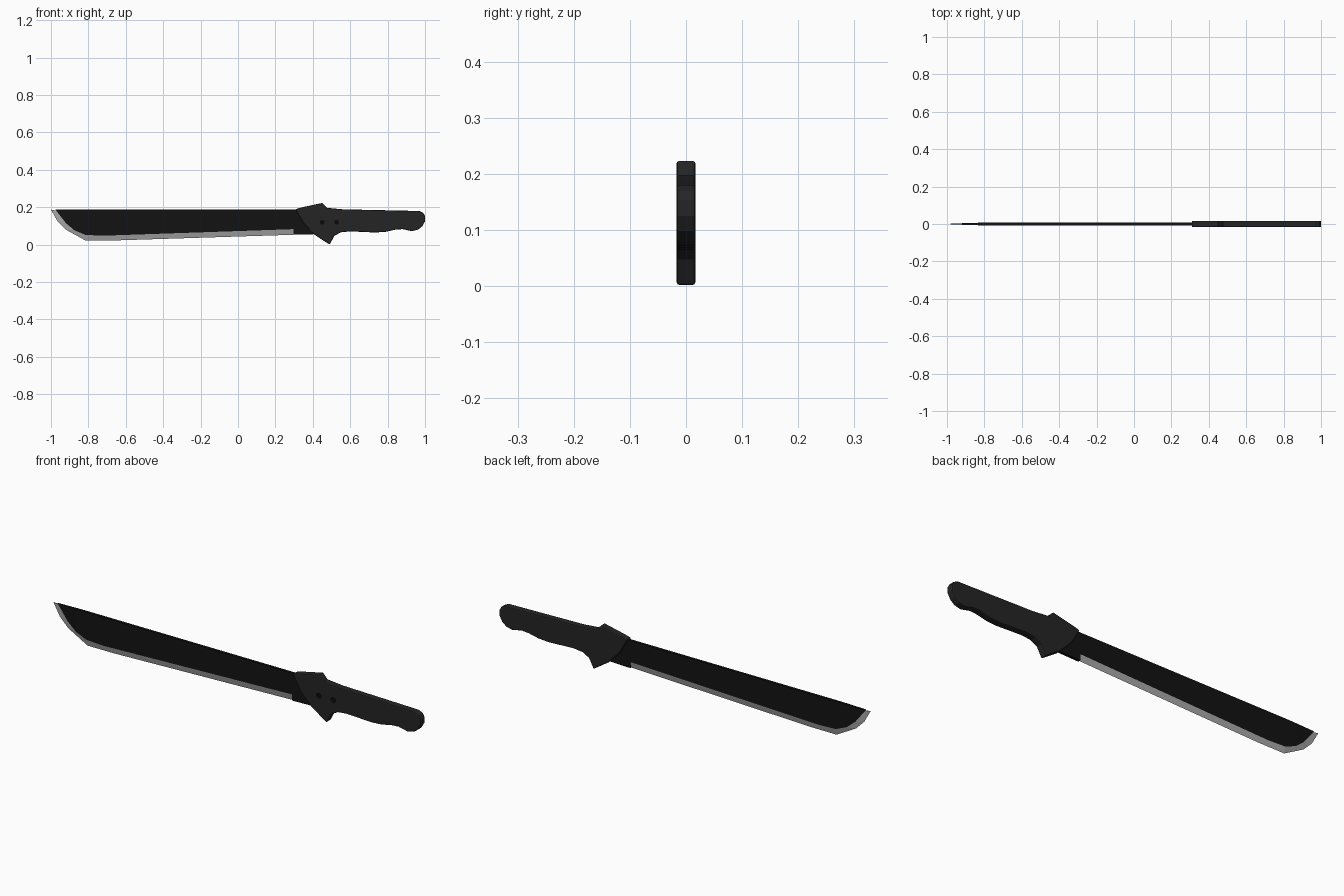
import bpy, bmesh, math

if "Cube" in bpy.data.objects:
    bpy.data.objects.remove(bpy.data.objects["Cube"])


def material(name, v):
    m = bpy.data.materials.new(name)
    m.diffuse_color = (v, v, v, 1)
    m.use_nodes = True
    m.node_tree.nodes["Principled BSDF"].inputs["Base Color"].default_value = m.diffuse_color
    return m


BLACK = material("blade_black", 0.006)
STEEL = material("edge_steel", 0.4)
GRIP = material("grip_black", 0.018)
DARK = material("hole_black", 0.003)


def make_object(name, bm, *mats):
    bmesh.ops.recalc_face_normals(bm, faces=bm.faces)
    me = bpy.data.meshes.new(name)
    bm.to_mesh(me)
    bm.free()
    for m in mats:
        me.materials.append(m)
    ob = bpy.data.objects.new(name, me)
    bpy.context.collection.objects.link(ob)
    return ob


def extrude_profile(name, pts, half, mat):
    bm = bmesh.new()
    face = bm.faces.new([bm.verts.new((x, -half, z)) for x, z in pts])
    out = bmesh.ops.extrude_face_region(bm, geom=[face])
    for g in out["geom"]:
        if isinstance(g, bmesh.types.BMVert):
            g.co.y = half
    return make_object(name, bm, mat)


def cylinder(name, x, y, z, r, depth, mat):
    bm = bmesh.new()
    bmesh.ops.create_cone(bm, cap_ends=True, segments=16, radius1=r, radius2=r, depth=depth)
    ob = make_object(name, bm, mat)
    ob.rotation_euler.x = math.pi / 2
    ob.location = (x, y, z)
    return ob


# Blade: stations of (spine x, bevel line x, z, cutting edge x, z, half thickness)
T, TOP = 0.007, 0.187
stations = [
    (-0.975, -0.972, 0.182, -1.000, 0.187, 0.002),
    (-0.920, -0.920, 0.115, -0.965, 0.125, 0.004),
    (-0.875, -0.875, 0.077, -0.920, 0.080, 0.006),
    (-0.815, -0.815, 0.052, -0.815, 0.022, T),
    (-0.720, -0.720, 0.048, -0.675, 0.022, T),
    (0.297, 0.297, 0.083, 0.297, 0.053, T),
]
bm = bmesh.new()
rings = []
for sx, ix, iz, ex, ez, h in stations:
    co = [(sx, -h, TOP), (ix, -h, iz), (ex, 0, ez), (ix, h, iz), (sx, h, TOP)]
    rings.append([bm.verts.new(c) for c in co])
for a, b in zip(rings, rings[1:]):
    for i in range(5):
        j = (i + 1) % 5
        f = bm.faces.new((a[i], a[j], b[j], b[i]))
        f.material_index = 1 if i in (1, 2) else 0
for r in (rings[0], rings[-1]):
    bm.faces.new((r[0], r[1], r[3], r[4]))
    f = bm.faces.new((r[1], r[2], r[3]))
    f.material_index = 1
make_object("blade", bm, BLACK, STEEL)

# Unsharpened base of the blade, running into the handle
extrude_profile("blade_base", [(0.297, 0.053), (0.45, 0.057), (0.45, TOP), (0.297, TOP)], T, BLACK)

# Handle with guard horns and finger swell
outline = [
    (0.307, 0.190), (0.335, 0.198), (0.450, 0.223), (0.475, 0.197), (0.560, 0.189),
    (0.740, 0.185), (0.970, 0.180), (0.990, 0.170), (1.000, 0.153), (1.000, 0.125),
    (0.985, 0.098), (0.962, 0.080), (0.930, 0.072), (0.880, 0.083), (0.840, 0.080),
    (0.790, 0.069), (0.735, 0.065), (0.600, 0.071), (0.550, 0.066), (0.515, 0.047),
    (0.490, 0.000), (0.410, 0.053), (0.350, 0.115),
]
handle = extrude_profile("handle", outline, 0.017, GRIP)
bev = handle.modifiers.new("round_edges", "BEVEL")
bev.width = 0.005
bev.segments = 2
bev.limit_method = "ANGLE"
bev.angle_limit = math.radians(60)

# Two screw holes on the front side only
for n, x in enumerate((0.45, 0.527), 1):
    cutter = cylinder(f"hole_cutter_{n}", x, -0.017, 0.12, 0.013, 0.016, DARK)
    cutter.hide_render = True
    cutter.hide_set(True)
    cut = handle.modifiers.new(f"hole_{n}", "BOOLEAN")
    cut.operation = "DIFFERENCE"
    cut.object = cutter
    cylinder(f"screw_{n}", x, -0.0095, 0.12, 0.0128, 0.004, DARK)
